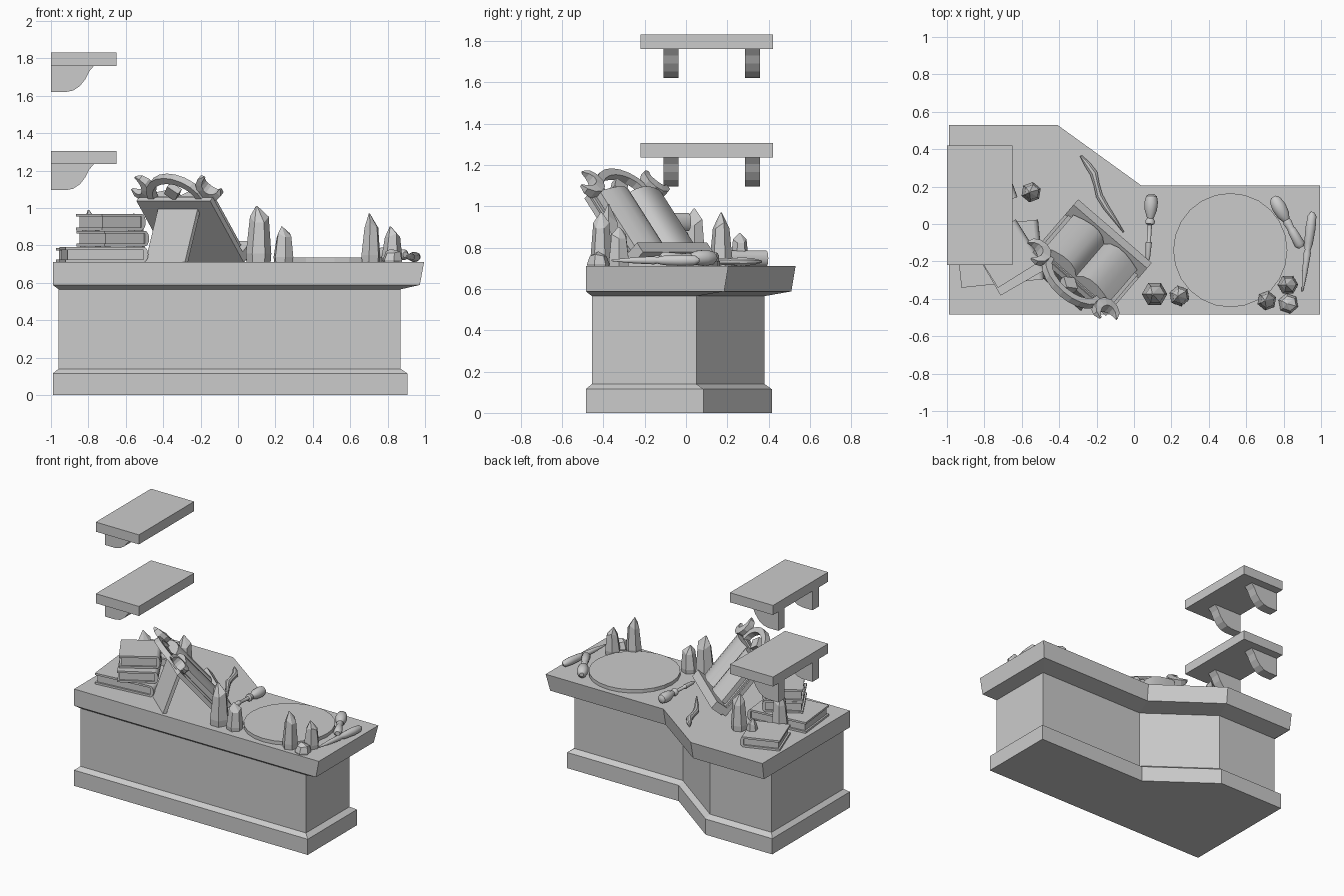
import bpy, bmesh
from math import sin, cos, pi, radians
from mathutils import Vector, Matrix

if "Cube" in bpy.data.objects:
    bpy.data.objects.remove(bpy.data.objects["Cube"])

TOP = 0.71  # worktop height


def loft(name, rings, smooth=False):
    """Skin a list of equal-length closed rings and cap both ends."""
    bm = bmesh.new()
    vs = [[bm.verts.new(p) for p in r] for r in rings]
    n = len(vs[0])
    for a, b in zip(vs, vs[1:]):
        for i in range(n):
            bm.faces.new((a[i], a[(i + 1) % n], b[(i + 1) % n], b[i]))
    bm.faces.new(vs[0][::-1])
    bm.faces.new(vs[-1])
    bmesh.ops.recalc_face_normals(bm, faces=bm.faces)
    me = bpy.data.meshes.new(name)
    bm.to_mesh(me)
    bm.free()
    ob = bpy.data.objects.new(name, me)
    bpy.context.collection.objects.link(ob)
    if smooth:
        bpy.ops.object.select_all(action='DESELECT')
        ob.select_set(True)
        bpy.context.view_layer.objects.active = ob
        bpy.ops.object.shade_smooth_by_angle(angle=radians(40))
    return ob


def prism(name, pts, place, a, b, smooth=False):
    return loft(name, [[place(x, y, h) for x, y in pts] for h in (a, b)], smooth)


def rect(x0, x1, y0, y1):
    return [(x0, y0), (x1, y0), (x1, y1), (x0, y1)]


def sweep(name, path, radii, place, n=8, flat=1.0):
    """Tapered tube or ribbon along a 2D path, put in space by place(x, y, height)."""
    rings = []
    for i, (p, r) in enumerate(zip(path, radii)):
        a, b = Vector(path[max(i - 1, 0)]), Vector(path[min(i + 1, len(path) - 1)])
        t = (b - a).normalized()
        ring = []
        for k in range(n):
            ang = 2 * pi * (k + 0.5) / n
            o = r * cos(ang)
            ring.append(place(p[0] - t.y * o, p[1] + t.x * o, flat * r * sin(ang)))
        rings.append(ring)
    return loft(name, rings, n > 4)


# Cabinet: stacked outlines, widest at the worktop
def outline(x1, y0, yr, xa, xb, yb, z, x0):
    return [(x, y, z) for x, y in
            [(x0, y0), (x1, y0), (x1, yr), (xa, yr), (xb, yb), (x0, yb)]]

base = (0.905, -0.485, 0.085, 0.0, -0.45, 0.415)
body = (0.87, -0.455, 0.05, -0.01, -0.46, 0.38)
under = (0.972, -0.485, 0.185, 0.035, -0.415, 0.51)
slab = (0.995, -0.485, 0.205, 0.04, -0.41, 0.53)
loft("counter", [outline(*o, z, x0) for o, z, x0 in [
    (base, 0, -.99), (base, .115, -.99), (body, .14, -.96),
    (body, .565, -.96), (under, .588, -.99), (slab, TOP, -.99)]])

# Wall shelves with curved brackets
bracket = [(-1, -.14), (-.92, -.14), (-.88, -.132), (-.845, -.108),
           (-.815, -.07), (-.795, -.03), (-.77, 0), (-1, 0)]
for i, z in enumerate((1.235, 1.76)):
    prism(f"shelf_{i}", rect(-1, -.65, -.22, .42),
          lambda x, y, h: (x, y, z + h), 0, .07)
    for j, y in enumerate((-.11, .285)):
        prism(f"shelf_bracket_{i}_{j}", bracket,
              lambda x, s, h: (x, y + h, z + s), 0, .073)

# Round work mat
prism("round_mat", [(.515 + .305 * cos(k * pi / 12), -.14 + .305 * sin(k * pi / 12))
                    for k in range(24)], lambda x, y, h: (x, y, h), TOP, .735)

# Crystals: tapered hexagonal shafts with off-centre points
for i, (x, y, r, h) in enumerate([
        (.11, -.375, .068, .30), (.243, -.385, .056, .19), (.71, -.41, .053, .26),
        (.823, -.325, .055, .19), (.825, -.425, .055, .07), (-.55, .17, .055, .26),
        (-.79, .04, .06, .28), (-.72, .26, .045, .16)]):
    rings = []
    for f, z, dx in ((.95, 0, 0), (1.0, .15, 0), (.74, .74, .06), (.06, 1, -.15)):
        rings.append([(x + dx * r + f * r * cos(k * pi / 3 + i * .7),
                       y + f * r * sin(k * pi / 3 + i * .7),
                       TOP + h * (z + (.07 * cos(k * 2.1) if dx > 0 else 0)))
                      for k in range(6)])
    loft(f"crystal_{i}", rings)


# Closed books: covers, page block and rounded spine on local +x
def book(name, x, y, z, w, d, t, deg):
    m = Matrix.Translation((x, y, z)) @ Matrix.Rotation(radians(deg), 4, 'Z')
    put = lambda a, b, h: m @ Vector((a, b, h))
    cover = rect(-w / 2, w / 2, -d / 2, d / 2)
    prism(name + "_lower_cover", cover, put, 0, .014)
    prism(name + "_upper_cover", cover, put, t - .014, t)
    prism(name + "_pages", rect(-w / 2 + .012, w / 2, -d / 2 + .012, d / 2 - .012),
          put, .014, t - .014)
    arc = [(w / 2 + .025 * cos(a * pi / 8), t / 2 + t / 2 * sin(a * pi / 8))
           for a in range(-4, 5)]
    prism(name + "_spine", arc, lambda a, h, b: put(a, b, h), -d / 2, d / 2, True)

book("bottom_book", -.73, -.16, TOP, .42, .32, .08, 6)
book("middle_book", -.68, -.19, .795, .25, .30, .082, 30)
book("upper_book", -.69, -.165, .88, .25, .26, .088, 32)
book("back_book", -.81, .22, TOP, .25, .27, .075, 20)

# Lectern frame: u across, s up the slope, n out of the board
W = Vector((.757, -.653, 0))
F = Vector((.653, .757, 0))
Z = Vector((0, 0, 1))
T = radians(50)
S, N = Z * sin(T) - F * cos(T), F * sin(T) + Z * cos(T)
M = Vector((-.155, -.10, .735))
lec = lambda u, s, n: M + W * u + S * s + N * n

prism("lectern_board", rect(-.26, .26, -.01, .42), lec, -.03, 0)
prism("lectern_ledge", rect(-.26, .26, -.02, .04), lec, 0, .09)
prism("lectern_prop", [(-.36, TOP), (-.335, TOP), (-.225, 1.01), (-.25, 1.01)],
      lambda d, z, u: Vector((M.x, M.y, z)) + F * d + W * u, -.14, .14)

# Carved crest: central arch, side scrolls and a small diamond
arch = [(.17 * cos(a * pi / 10), .41 + .135 * sin(a * pi / 10)) for a in range(11)]
sweep("crest_arch", arch, [.028] * 11, lambda u, s, n: lec(u, s, n + .005), 4)
prism("crest_diamond", [(-.05, .46), (0, .41), (.05, .46), (0, .51)], lec, -.02, .02)
for side in (-1, 1):
    scroll = [(side * (.255 + .062 * cos(radians(a))), .475 + .062 * sin(radians(a)))
              for a in range(100, 341, 30)]
    sweep(f"crest_scroll_{side}", scroll, [.006, .02, .028, .034, .036, .034, .028, .02, .006],
          lambda u, s, n: lec(u, s, n + .03), 4, 1.2)

# Open book on the lectern
prism("open_book_cover", rect(-.245, .245, .04, .415), lec, 0, .012)
half = [(0, .03), (.03, .062), (.07, .078), (.12, .078), (.17, .066), (.225, .045), (.225, .012)]
for side in (-1, 1):
    prism(f"open_book_pages_{side}", [(side * u, n) for u, n in half] + [(0, .012)],
          lambda u, n, s: lec(u, s, n), .05, .405, True)


# Hand tools lying on the worktop
def tool(name, start, end, profile):
    a, b = Vector(start), Vector(end)
    zc = TOP + max(r for _, r in profile)
    sweep(name, [a.lerp(b, t) for t, _ in profile], [r for _, r in profile],
          lambda x, y, h: (x, y, zc + h), 12)

tool("awl", (.095, .16), (.073, -.20),
     [(0, .014), (.03, .03), (.12, .037), (.24, .034), (.36, .018), (.40, .026),
      (.44, .026), (.46, .012), (.70, .011), (.72, .017), (.95, .012), (1, .006)])
tool("brush", (.745, .145), (.895, -.125),
     [(0, .014), (.06, .032), (.2, .04), (.36, .035), (.46, .02), (.5, .025),
      (.62, .02), (.66, .024), (.94, .03), (1, .016)])
tool("long_chisel", (.955, .065), (.9, -.36),
     [(0, .008), (.05, .024), (.2, .028), (.4, .024), (.48, .016), (.52, .02),
      (.75, .015), (1, .004)])
wavy = [(-.285, .365), (-.25, .32), (-.215, .27), (-.2, .21), (-.185, .15),
        (-.15, .09), (-.1, .02), (-.055, -.045)]
sweep("curved_spatula", wavy, [.006, .018, .022, .017, .02, .018, .011, .004],
      lambda x, y, h: (x, y, TOP + .022 + h), 8)
